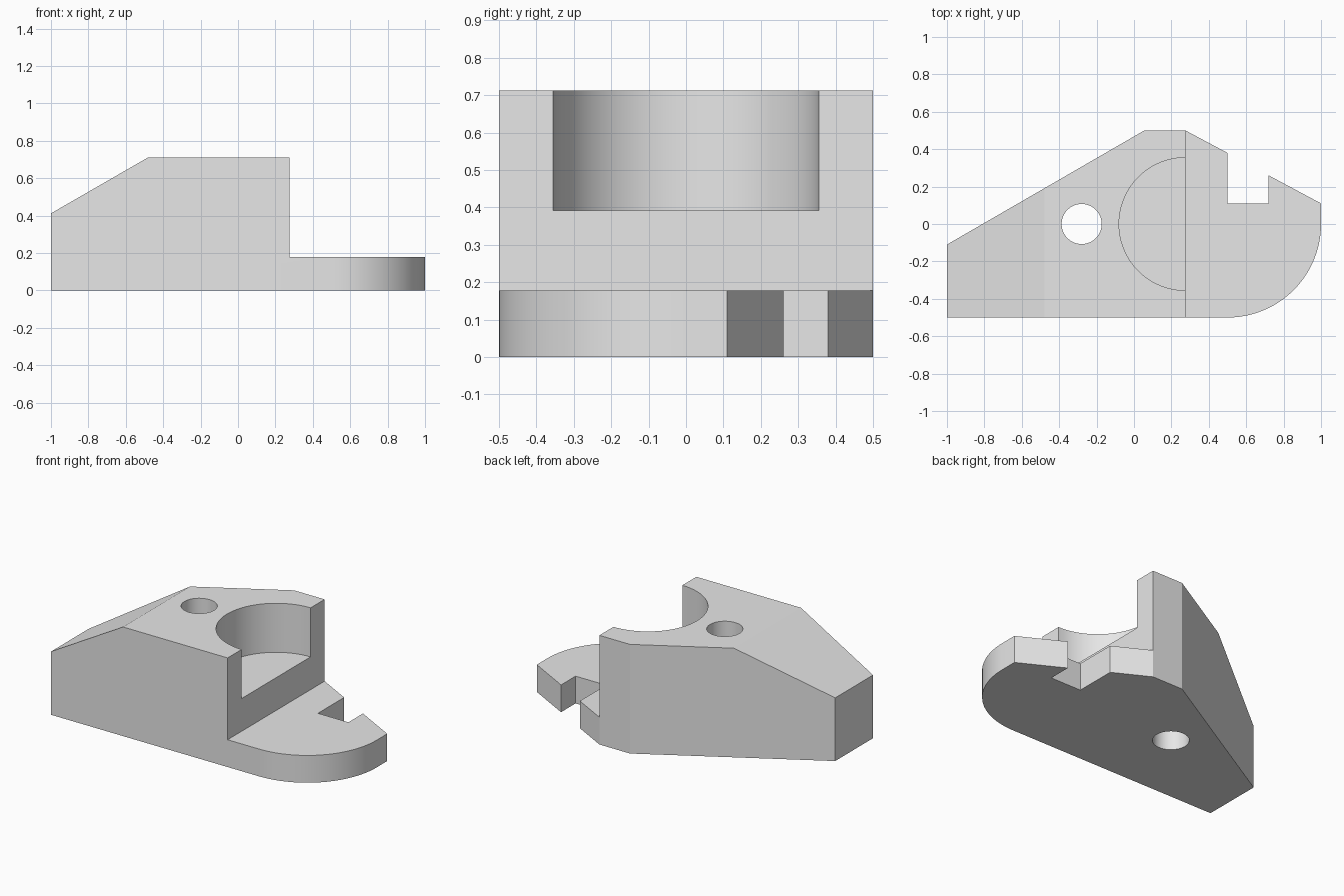
import bpy, bmesh, math
from mathutils import Vector

cube = bpy.data.objects.get("Cube")
if cube:
    bpy.data.objects.remove(cube, do_unlink=True)

grey = bpy.data.materials.new("light grey")
grey.use_nodes = True
colour = (0.8, 0.8, 0.8, 1)
grey.diffuse_color = colour
grey.node_tree.nodes["Principled BSDF"].inputs["Base Color"].default_value = colour


def prism(name, points, direction):
    """Extrude a closed outline of 3D points into a solid."""
    bm = bmesh.new()
    face = bm.faces.new([bm.verts.new(p) for p in points])
    new = bmesh.ops.extrude_face_region(bm, geom=[face])["geom"]
    verts = [v for v in new if isinstance(v, bmesh.types.BMVert)]
    bmesh.ops.translate(bm, verts=verts, vec=Vector(direction))
    bmesh.ops.recalc_face_normals(bm, faces=bm.faces)
    mesh = bpy.data.meshes.new(name)
    bm.to_mesh(mesh)
    bm.free()
    mesh.materials.append(grey)
    obj = bpy.data.objects.new(name, mesh)
    bpy.context.collection.objects.link(obj)
    return obj


def arc(cx, cy, r, start, end, steps):
    angles = [math.radians(start + (end - start) * i / steps) for i in range(steps + 1)]
    return [(cx + r * math.cos(a), cy + r * math.sin(a)) for a in angles]


def cylinder(name, x, r, low, high):
    ring = arc(x, 0, r, 0, 360, 72)[:-1]
    return prism(name, [(px, py, low) for px, py in ring], (0, 0, high - low))


# Plan outline: rounded front corner, notched and chamfered back edge
plan = [(-1, -0.5)] + arc(0.5, 0, 0.5, -90, 0, 24) + [
    (1, 0.11), (0.72, 0.26), (0.72, 0.11), (0.5, 0.11), (0.5, 0.38),
    (0.275, 0.5), (0.055, 0.5), (-1, -0.11)]
top, base = 0.712, 0.178
body = prism("bracket_body", [(x, y, 0) for x, y in plan], (0, 0, top))

# Cutters: step, end slope, round pocket and through hole
step = [(0.275, base), (1.2, base), (1.2, 1), (0.275, 1)]
slope = [(-1.2, 0.297), (-1.2, 1), (0.02, 1)]
cutters = [
    prism("step_cutter", [(x, -0.8, z) for x, z in step], (0, 1.6, 0)),
    prism("slope_cutter", [(x, -0.8, z) for x, z in slope], (0, 1.6, 0)),
    cylinder("pocket_cutter", 0.275, 0.355, 0.392, 1),
    cylinder("hole_cutter", -0.28, 0.107, -0.2, 1),
]
for cutter in cutters:
    cutter.hide_render = True
    cut = body.modifiers.new(cutter.name, 'BOOLEAN')
    cut.operation = 'DIFFERENCE'
    cut.solver = 'EXACT'
    cut.object = cutter

# Bake the cuts and discard the cutters
bpy.context.view_layer.update()
graph = bpy.context.evaluated_depsgraph_get()
result = bpy.data.meshes.new_from_object(body.evaluated_get(graph))
body.modifiers.clear()
body.data = result
for cutter in cutters:
    bpy.data.objects.remove(cutter, do_unlink=True)

bpy.ops.object.select_all(action='DESELECT')
body.select_set(True)
bpy.context.view_layer.objects.active = body
bpy.ops.object.shade_smooth_by_angle(angle=math.radians(20))
